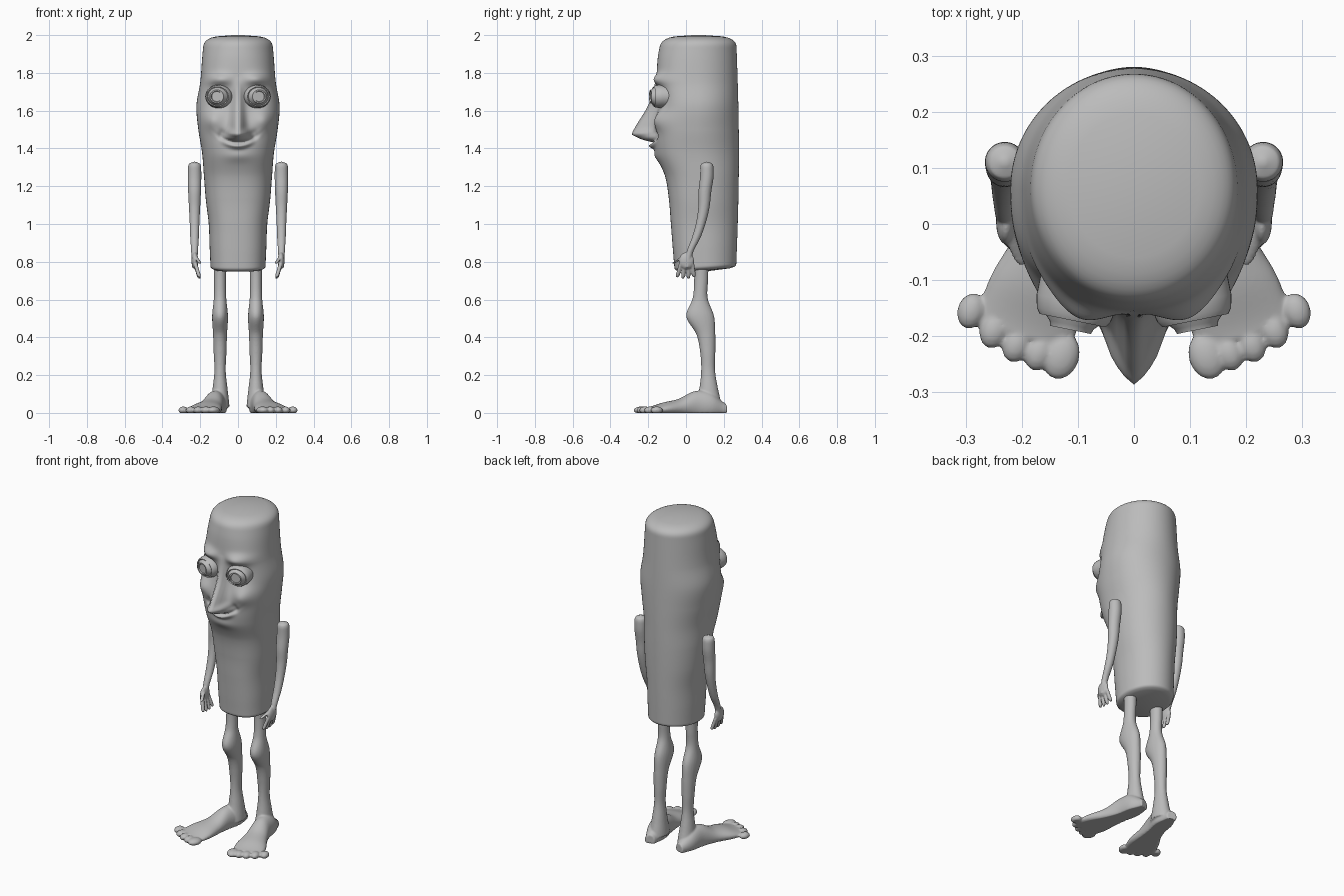
import bpy, bmesh
from math import sin, cos, pi, exp, copysign
from mathutils import Vector, Matrix

old = bpy.data.objects.get("Cube")
if old:
    bpy.data.objects.remove(old)

skin = bpy.data.materials.new("grey_skin")
skin.use_nodes = True
grey = (0.5, 0.5, 0.5, 1)
skin.diffuse_color = grey
skin.node_tree.nodes["Principled BSDF"].inputs["Base Color"].default_value = grey

X, Y, Z = Vector((1, 0, 0)), Vector((0, 1, 0)), Vector((0, 0, 1))


def spline(keys, steps):
    """Smooth curve through evenly spaced keys, given as tuples."""
    out = []
    last = len(keys) - 1
    for i in range(last):
        before, start, end, after = (keys[min(max(i + k, 0), last)] for k in (-1, 0, 1, 2))
        for j in range(steps):
            t = j / steps
            point = []
            for p, q, r, s in zip(before, start, end, after):
                curve = t * (2 * p - 5 * q + 4 * r - s + t * (3 * (q - r) + s - p))
                point.append(q + t / 2 * (r - p + curve))
            out.append(point)
    return out + [keys[last]]


def dome(depth, height):
    """Section scale that rounds off an end over the given height."""
    t = min(max(1 - depth / height, 0), 0.999)
    return (1 - t ** 3) ** (1 / 3)


def skin_rings(bm, rings):
    """Bridge rings of points and cap both ends."""
    rings = [[bm.verts.new(point) for point in ring] for ring in rings]
    for low, high in zip(rings, rings[1:]):
        for i in range(len(low)):
            bm.faces.new((low[i - 1], low[i], high[i], high[i - 1]))
    bm.faces.new(rings[0])
    bm.faces.new(rings[-1])


def loft(bm, sections, u, v, sides=24):
    """Elliptical tube through sections of centre, radius along u, radius along v."""
    angles = [2 * pi * i / sides for i in range(sides)]
    skin_rings(bm, [[Vector(centre) + u * ru * cos(a) + v * rv * sin(a) for a in angles]
                    for centre, ru, rv in sections])


def limb(bm, x, top, bottom, keys):
    """Vertical limb; keys hold y, x radius and y radius at even heights."""
    rows = spline(keys, 8)
    sections = []
    for i, (y, rx, ry) in enumerate(rows):
        drop = (top - bottom) * i / (len(rows) - 1)
        scale = dome(drop, 0.04)
        sections.append(((x, y, top - drop), rx * scale, ry * scale))
    loft(bm, sections, X, Y)


def blob(bm, centre, radii, turn=0):
    shape = Matrix.Translation(centre) @ Matrix.Rotation(turn, 4, "Z") @ Matrix.Diagonal((*radii, 1))
    bmesh.ops.create_uvsphere(bm, u_segments=20, v_segments=12, radius=1, matrix=shape)


def finish(bm, name, side=1):
    bmesh.ops.scale(bm, vec=(side, 1, 1), verts=bm.verts)
    bmesh.ops.recalc_face_normals(bm, faces=bm.faces)
    for face in bm.faces:
        face.smooth = True
    mesh = bpy.data.meshes.new(name)
    bm.to_mesh(mesh)
    bm.free()
    mesh.materials.append(skin)
    part = bpy.data.objects.new(name, mesh)
    bpy.context.collection.objects.link(part)
    return part


def fuse(part, voxel):
    """Merge overlapping pieces into one soft skin."""
    remesh = part.modifiers.new("fuse", "REMESH")
    remesh.mode = "VOXEL"
    remesh.voxel_size = voxel
    remesh.use_smooth_shade = True
    soften = part.modifiers.new("soften", "SMOOTH")
    soften.iterations = 4


# Face relief: centre x, centre z, spread x, spread z, forward amount
relief_bumps = {
    "brow": (0.1, 1.765, 0.06, 0.03, 0.03),
    "eye_socket": (0.1, 1.675, 0.05, 0.05, -0.02),
    "cheek": (0.14, 1.55, 0.05, 0.05, 0.03),
    "nostril": (0.04, 1.48, 0.02, 0.02, 0.035),
    "smile_fold": (0.085, 1.47, 0.02, 0.025, -0.02),
    "chin": (0, 1.36, 0.07, 0.03, 0.01),
}


def bell(offset, spread):
    return exp(-(offset / spread) ** 2)


def relief(x, z):
    x = abs(x)
    depth = sum(amount * bell(x - cx, sx) * bell(z - cz, sz)
                for cx, cz, sx, sz, amount in relief_bumps.values())
    # Nose ridge grows downward and tucks under at the tip
    grow = min(max((1.78 - z) / 0.3, 0), 1)
    tuck = bell(min(z - 1.475, 0), 0.025)
    depth += 0.115 * grow ** 1.2 * tuck * bell(x, 0.016 + 0.02 * grow)
    # Lips follow a smile line
    above = z - 1.43 - 3.5 * x * x
    lips = bell(above - 0.017, 0.012) + bell(above + 0.017, 0.014) - 0.6 * bell(above, 0.006)
    return depth + 0.03 * lips * bell(x, 0.065)


# Body and head, at even heights from bottom to top
half_widths = (0.145, 0.15, 0.155, 0.17, 0.18, 0.19, 0.21, 0.22, 0.2, 0.19, 0.18)
fronts = (0.06, 0.07, 0.08, 0.09, 0.11, 0.16, 0.17, 0.15, 0.155, 0.15, 0.13)
bottom, top, sides = 0.75, 2, 144
rows = spline(list(zip(half_widths, fronts)), 18)
rings = []
for row, (width, front) in enumerate(rows):
    t = row / (len(rows) - 1)
    z = bottom + (top - bottom) * t
    scale = dome(top - z, 0.07) * dome(z - bottom, 0.03)
    back = 0.265 + 0.015 * sin(pi * t)
    middle, half = (back - front) / 2, (back + front) / 2
    squareness = 2 + 0.5 * min(max((1.95 - z) / 0.2, 0), 1)
    tilt = 0.07 * max(0, 1 - (z - bottom) / 0.2)
    ring = []
    for i in range(sides):
        c, s = cos(2 * pi * i / sides), sin(2 * pi * i / sides)
        power = 2 / squareness if s < 0 else 1
        x = width * scale * copysign(abs(c) ** power, c)
        y = middle + half * scale * copysign(abs(s) ** power, s)
        if s < 0 and 1.25 < z < 1.9:
            y -= relief(x, z) * min(1, -s * 2)
        ring.append((x, y, z + (y - middle) * tilt))
    rings.append(ring)
bm = bmesh.new()
skin_rings(bm, rings)
finish(bm, "body_and_head")

# Lathe profiles for the eyes: radius, forward distance
eyeball = [(0.001, 0.058), (0.028, 0.058), (0.03, 0.065), (0.037, 0.065), (0.04, 0.056),
           (0.052, 0.044), (0.06, 0.02), (0.06, -0.03)]
eyelid = [(0.05, 0.02), (0.055, 0.045), (0.06, 0.048), (0.067, 0.038), (0.072, 0.015), (0.072, -0.03)]


def eye_part(name, side, profile, height):
    bm = bmesh.new()
    loft(bm, [(-Y * depth, r, r * height) for r, depth in profile], X, Z, 40)
    place = Matrix.Translation((0.1, -0.125, 1.675)) @ Matrix.Rotation(0.2, 4, "Z")
    bmesh.ops.transform(bm, matrix=place, verts=bm.verts)
    part = finish(bm, name, side)
    bpy.context.view_layer.objects.active = part
    part.select_set(True)
    bpy.ops.object.shade_smooth_by_angle(angle=0.7)
    part.select_set(False)


def digit(bm, base, tip):
    """Finger tapering to a rounded tip."""
    base, tip = Vector(base), Vector(tip)
    steps = [i / 10 for i in range(11)]
    loft(bm, [(base.lerp(tip, t), *[0.011 * dome(1.02 - t, 0.4)] * 2) for t in steps], X, Y, 12)


# Limb outlines at even heights, from the top down
arm_y = (0.11, 0.11, 0.1, 0.095, 0.08, 0.055, 0.02, 0.005)
arm_radius = (0.035, 0.036, 0.034, 0.03, 0.026, 0.023, 0.018, 0.015)
leg_y = (0.08, 0.08, 0.075, 0.075, 0.105, 0.115, 0.117, 0.12, 0.12)
leg_width = (0.035, 0.032, 0.033, 0.042, 0.037, 0.034, 0.03, 0.04, 0.05)
leg_depth = (0.04, 0.037, 0.04, 0.074, 0.05, 0.04, 0.037, 0.05, 0.07)
# Foot half widths and heights, from heel to toes
foot_shape = [(0.03, 0.05), (0.055, 0.11), (0.055, 0.115), (0.067, 0.075), (0.088, 0.055), (0.09, 0.03)]
across_foot = Vector((0.95, 0.3, 0))

for side, label in ((1, "left"), (-1, "right")):
    eye_part(label + "_eye", side, eyeball, 0.95)
    eye_part(label + "_eyelid", side, eyelid, 0.86)

    # Arm, palm, thumb and four fingers
    bm = bmesh.new()
    limb(bm, 0.23, 1.33, 0.77, list(zip(arm_y, arm_radius, arm_radius)))
    blob(bm, (0.228, 0.003, 0.805), (0.018, 0.04, 0.045))
    digit(bm, (0.226, -0.01, 0.83), (0.2, -0.07, 0.79))
    for i in range(4):
        digit(bm, (0.226, 0.02 * i - 0.027, 0.79), (0.204, 0.03 * i - 0.047, 0.708 + 0.006 * abs(i - 1.5)))
    fuse(finish(bm, label + "_arm", side), 0.004)

    # Leg, foot and toes
    bm = bmesh.new()
    limb(bm, 0.095, 0.8, 0.03, list(zip(leg_y, leg_width, leg_depth)))
    rows = spline(foot_shape, 6)
    sections = []
    for i, (width, height) in enumerate(rows):
        t = i / (len(rows) - 1)
        centre = (0.1 + 0.1 * t ** 1.5, 0.21 - 0.41 * t, height * 0.35)
        sections.append((centre, width, height * 0.65))
    loft(bm, sections, across_foot, Z, 32)
    for i in range(5):
        r = 0.025 if i else 0.033
        blob(bm, (0.13 + 0.04 * i, 0.005 * i * i - 0.235, 0.014), (r, r * 1.3, 0.02), 0.3)
    for vert in bm.verts:
        vert.co.z = max(vert.co.z, 0)  # flat sole
    fuse(finish(bm, label + "_leg_and_foot", side), 0.005)
